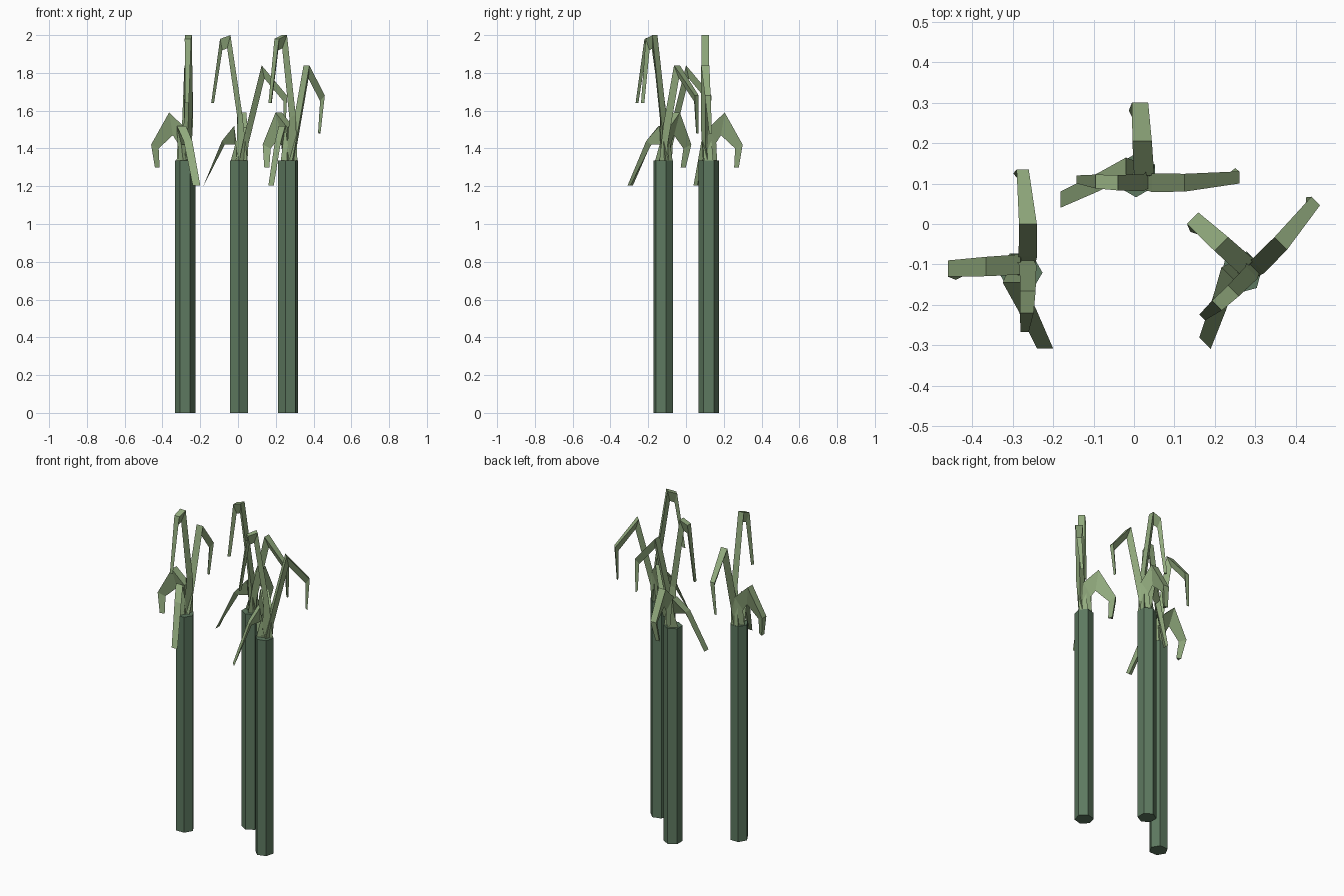
import bpy
import bmesh
from math import pi
from mathutils import Matrix, Vector

default_cube = bpy.data.objects.get("Cube")
if default_cube:
    bpy.data.objects.remove(default_cube, do_unlink=True)


def make_material(name, colour):
    material = bpy.data.materials.new(name)
    material.use_nodes = True
    material.diffuse_color = (*colour, 1)
    shader = material.node_tree.nodes["Principled BSDF"]
    shader.inputs["Base Color"].default_value = (*colour, 1)
    shader.inputs["Roughness"].default_value = 0.9
    return material


stalk_green = make_material("dark stalk green", (0.11, 0.19, 0.115))
leaf_green = make_material("pale leaf green", (0.29, 0.41, 0.21))


def finish(bm, name, material, placement):
    bmesh.ops.recalc_face_normals(bm, faces=bm.faces)
    mesh = bpy.data.meshes.new(name)
    bm.to_mesh(mesh)
    bm.free()
    mesh.materials.append(material)
    part = bpy.data.objects.new(name, mesh)
    part.matrix_world = placement
    bpy.context.collection.objects.link(part)
    return part


def make_stalk(name, placement):
    height = 1.335
    bm = bmesh.new()
    bmesh.ops.create_cone(
        bm, cap_ends=True, segments=6, radius1=0.054, radius2=0.054, depth=height,
        matrix=Matrix.Translation((0, 0, height / 2)))
    finish(bm, name, stalk_green, placement)


def make_leaf(name, outward, across, stations, placement):
    """Loft triangular sections: two upper edges and a keel beneath.

    Each station holds reach, height, sideways shift, half width,
    keel reach and keel height.
    """
    outward, across = Vector(outward), Vector(across)

    def point(reach, side, height):
        return outward * reach + across * side + Vector((0, 0, height))

    bm = bmesh.new()
    rings = []
    for reach, height, side, half, keel_reach, keel_height in stations:
        section = (
            point(reach, side - half, height),
            point(reach, side + half, height),
            point(keel_reach, side, keel_height))
        rings.append([bm.verts.new(p) for p in section])
    for low, high in zip(rings, rings[1:]):
        for i in range(len(low)):
            j = (i + 1) % len(low)
            bm.faces.new((low[i], low[j], high[j], high[i]))
    bm.faces.new(rings[0])
    bm.faces.new(rings[-1])
    finish(bm, name, leaf_green, placement)


EAST, NORTH, WEST = (1, 0, 0), (0, 1, 0), (-1, 0, 0)

# Leaf shapes, from the base to the tip
LEAVES = {
    "long_leaf": (EAST, NORTH, [
        (0.0, 1.33, -0.005, 0.025, 0.045, 1.33),
        (0.04, 1.52, -0.018, 0.023, 0.05, 1.42),
        (0.12, 1.84, -0.018, 0.022, 0.135, 1.77),
        (0.255, 1.68, -0.005, 0.015, 0.235, 1.65),
        (0.245, 1.48, 0.01, 0.008, 0.235, 1.49)]),
    "short_leaf": (NORTH, EAST, [
        (-0.01, 1.33, 0.01, 0.025, 0.045, 1.33),
        (0.0, 1.51, 0.02, 0.025, 0.04, 1.43),
        (0.085, 1.59, 0.015, 0.024, 0.065, 1.47),
        (0.18, 1.42, 0.01, 0.02, 0.14, 1.4),
        (0.16, 1.3, -0.005, 0.013, 0.135, 1.3)]),
    "tall_leaf": (WEST, NORTH, [
        (-0.045, 1.33, 0.0, 0.025, 0.015, 1.33),
        (-0.018, 1.58, -0.018, 0.021, 0.008, 1.56),
        (0.045, 2.0, -0.018, 0.019, 0.062, 1.93),
        (0.1, 1.98, -0.015, 0.017, 0.088, 1.92),
        (0.147, 1.64, -0.01, 0.01, 0.132, 1.64)]),
    "drooping_leaf": (WEST, NORTH, [
        (0.0, 1.33, 0.01, 0.025, 0.045, 1.33),
        (0.025, 1.52, 0.02, 0.024, 0.02, 1.42),
        (0.09, 1.44, -0.015, 0.023, 0.075, 1.42),
        (0.187, 1.205, -0.06, 0.02, 0.186, 1.205)]),
}

# The same plant, set out three times and turned
PLANTS = {
    "back": (0.005, 0.12, 0),
    "right": (-0.28, -0.12, pi / 2),
    "left": (0.265, -0.12, pi / 4),
}

for place, (x, y, turn) in PLANTS.items():
    placement = Matrix.Translation((x, y, 0)) @ Matrix.Rotation(turn, 4, "Z")
    make_stalk(place + "_stalk", placement)
    for leaf, (outward, across, stations) in LEAVES.items():
        make_leaf(place + "_" + leaf, outward, across, stations, placement)
